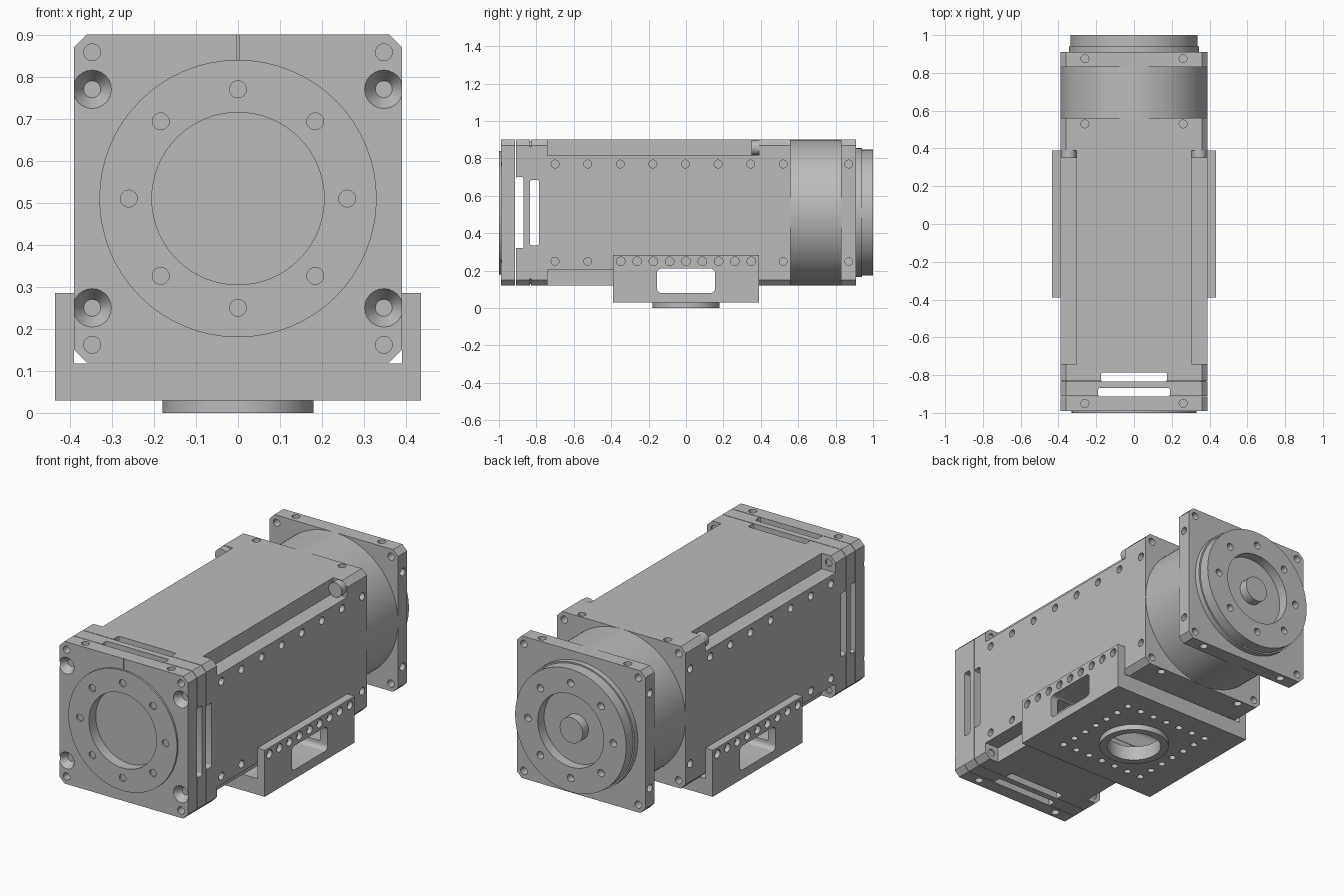
import bpy, bmesh, math
from mathutils import Vector

cube = bpy.data.objects.get("Cube")
if cube:
    bpy.data.objects.remove(cube, do_unlink=True)

metal = bpy.data.materials.new("grey_metal")
metal.use_nodes = True
GREY = (0.5, 0.5, 0.5, 1)
metal.diffuse_color = GREY
bsdf = metal.node_tree.nodes["Principled BSDF"]
bsdf.inputs["Base Color"].default_value = GREY

MID = 0.51      # height of the motor axis
HALF = 0.39     # half width of the housing
AXIS = (0, MID)
SIGNS = (-1, 1)


# 2D outlines
def rect(w, h, r=0.0, n=1):
    """Rectangle of half sizes w, h; n=1 chamfers the corners, more rounds them."""
    if r == 0:
        return [(-w, -h), (w, -h), (w, h), (-w, h)]
    pts = []
    for i, (sx, sy) in enumerate(((1, 1), (-1, 1), (-1, -1), (1, -1))):
        for k in range(n + 1):
            a = math.pi / 2 * (i + k / n)
            pts.append((sx * (w - r) + r * math.cos(a), sy * (h - r) + r * math.sin(a)))
    return pts


def disc(r, n=24):
    return [(r * math.cos(math.tau * i / n), r * math.sin(math.tau * i / n)) for i in range(n)]


def prism(axis, pts, centre, start, end, taper=1.0):
    return axis, pts, centre, start, end, taper


def make_mesh(name, prisms):
    """Collects extruded outlines in one object."""
    bm = bmesh.new()
    for axis, pts, (cu, cv), start, end, taper in prisms:
        rings = []
        for t, s in ((start, 1.0), (end, taper)):
            ring = []
            for u, v in pts:
                u, v = cu + u * s, cv + v * s
                co = {"x": (t, u, v), "y": (u, t, v), "z": (u, v, t)}[axis]
                ring.append(bm.verts.new(Vector(co)))
            rings.append(ring)
        a, b = rings
        bm.faces.new(a)
        bm.faces.new(b)
        for i in range(len(a)):
            j = (i + 1) % len(a)
            bm.faces.new((a[i], a[j], b[j], b[i]))
    bmesh.ops.recalc_face_normals(bm, faces=bm.faces)
    mesh = bpy.data.meshes.new(name)
    bm.to_mesh(mesh)
    bm.free()
    obj = bpy.data.objects.new(name, mesh)
    bpy.context.collection.objects.link(obj)
    mesh.materials.append(metal)
    return obj


def part(name, solids, cuts=()):
    """Builds a part, cuts its holes and shades it."""
    obj = make_mesh(name, solids)
    if cuts:
        cutter = make_mesh(name + "_cutter", cuts)
        cutter.hide_render = True
        mod = obj.modifiers.new("holes", "BOOLEAN")
        mod.operation = "DIFFERENCE"
        mod.solver = "EXACT"
        mod.use_self = True
        mod.object = cutter
        graph = bpy.context.evaluated_depsgraph_get()
        baked = bpy.data.meshes.new_from_object(obj.evaluated_get(graph))
        obj.modifiers.clear()
        obj.data = baked
        bpy.data.objects.remove(cutter, do_unlink=True)
    bpy.ops.object.select_all(action="DESELECT")
    obj.select_set(True)
    bpy.context.view_layer.objects.active = obj
    bpy.ops.object.shade_smooth_by_angle(angle=math.radians(30))
    return obj


# Repeated holes
def bolt_circle(y0, y1):
    return [prism("y", disc(0.02), (0.26 * math.cos(i * math.pi / 4),
                                   MID + 0.26 * math.sin(i * math.pi / 4)), y0, y1)
            for i in range(8)]


def corner_holes(y0, y1):
    return [prism("y", disc(0.02), (sx * 0.347, MID + sz * 0.348), y0, y1)
            for sx in SIGNS for sz in SIGNS]


def top_holes(y):
    return [prism("z", disc(0.021), (sx * 0.26, y), MID + sz * 0.35, MID + sz * 0.42)
            for sx in SIGNS for sz in SIGNS]


def side_holes(ys):
    return [prism("x", disc(0.021), (y, MID + sz * 0.26), sx * 0.35, sx * 0.42)
            for y in ys for sx in SIGNS for sz in SIGNS]


def cross_slots(y, half, length):
    """Slots running through the housing sideways and upright."""
    return [prism("x", rect(half, length, 0.01, 3), (y, MID), -0.5, 0.5),
            prism("z", rect(length, half, 0.01, 3), (0, y), 0, 1)]


square = rect(HALF, HALF, 0.03)
seam = rect(HALF - 0.008, HALF - 0.008, 0.03)

# Front plate with countersunk corners, raised ring and central bore
countersinks = [prism("y", disc(0.047), (sx * 0.347, MID + sz * 0.26), -0.992, -0.95, 0.43)
                for sx in SIGNS for sz in SIGNS]
part("front_plate", [prism("y", square, AXIS, -0.99, -0.913)],
     countersinks + corner_holes(-1.02, -0.94) + top_holes(-0.95)
     + [prism("y", disc(0.22, 64), AXIS, -1.02, -0.935),
        prism("y", rect(0.002, 0.04), (0, 0.87), -1.02, -0.985)])
part("front_ring", [prism("y", disc(0.33, 64), AXIS, -1.0, -0.93)],
     [prism("y", disc(0.205, 64), AXIS, -1.02, -0.94)] + bolt_circle(-1.02, -0.96))

# Slotted spacer plate, with narrow seams on both sides
part("spacer_plate", [prism("y", square, AXIS, -0.91, -0.833)],
     cross_slots(-0.89, 0.022, 0.19))
part("spacer_seam", [prism("y", seam, AXIS, -0.838, -0.825)],
     cross_slots(-0.81, 0.024, 0.175))

# Main housing with stepped long edges
steps = [prism("y", rect(0.1, 0.1), (sx * 0.405, MID + sz * 0.405), -0.74, 0.39)
         for sx in SIGNS for sz in SIGNS]
window = prism("x", rect(0.155, 0.066, 0.025, 6), (0, 0.146), -0.6, 0.6)
part("housing", [prism("y", square, AXIS, -0.83, 0.56)],
     steps + cross_slots(-0.81, 0.024, 0.175) + [window] + top_holes(0.53)
     + side_holes([-0.7 + 0.1743 * i for i in range(8)])
     + corner_holes(0.5, 0.6) + corner_holes(-0.75, -0.7))

# Round pegs at the rear end of the steps
part("step_pegs", [prism("y", disc(0.04), (sx * 0.345, MID + sz * 0.348), 0.35, 0.395)
                   for sx in SIGNS for sz in SIGNS])

# Rear drum, flange and output face
part("rear_drum", [prism("y", disc(HALF, 96), AXIS, 0.55, 0.84)])
part("rear_flange", [prism("y", square, AXIS, 0.83, 0.91)],
     corner_holes(0.8, 0.95) + top_holes(0.875) + side_holes([0.87]))
part("rear_collar", [prism("y", disc(0.345, 80), AXIS, 0.905, 0.94)])
part("output_face", [prism("y", disc(0.337, 80), AXIS, 0.92, 1.0)],
     [prism("y", disc(0.2, 64), AXIS, 0.945, 1.02)] + bolt_circle(0.96, 1.02))
part("output_shaft", [prism("y", disc(0.07, 32), AXIS, 0.94, 0.995)])

# Mounting bracket cradling the housing from below
row = [-0.261 + 0.087 * i for i in range(7)]
grid = [prism("z", disc(0.018, 16), (x, y), 0.0, 0.065)
        for x in row for y in row if max(abs(x), abs(y)) > 0.25]
side_row = [prism("x", disc(0.023), (0.0872 * i, 0.25), sx * 0.41, sx * 0.5)
            for i in range(-4, 5) for sx in SIGNS]
bore = prism("z", disc(0.14, 48), (0, 0), -0.1, 0.1)
part("mounting_bracket", [prism("z", rect(0.435, HALF), (0, 0), 0.03, 0.285)],
     [prism("y", rect(HALF, 0.2), (0, 0.318), -0.5, 0.5), window, bore] + grid + side_row)
part("pivot_ring", [prism("z", disc(0.18, 64), (0, 0), 0.0, 0.032)], [bore])
